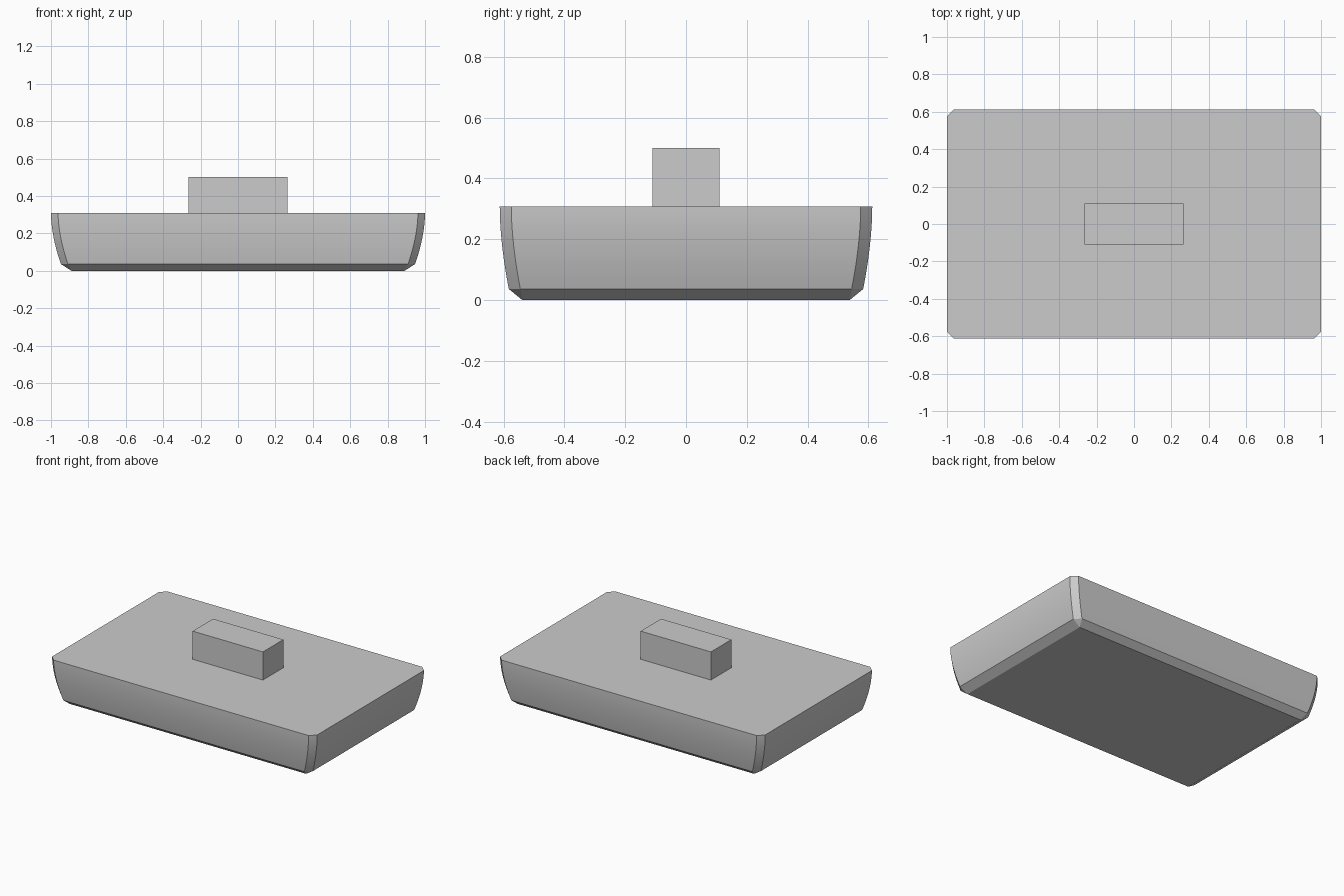
import bpy, bmesh, math

if "Cube" in bpy.data.objects:
    bpy.data.objects.remove(bpy.data.objects["Cube"])

grey = bpy.data.materials.new("plain grey")
grey.diffuse_color = (0.6, 0.6, 0.6, 1)
grey.use_nodes = True
grey.node_tree.nodes["Principled BSDF"].inputs["Base Color"].default_value = grey.diffuse_color

TOP, RIM, STEPS = 0.308, 0.036, 10   # deck height, height of the lower bevel, curve steps


def finish(bm, name):
    bmesh.ops.recalc_face_normals(bm, faces=bm.faces)
    mesh = bpy.data.meshes.new(name)
    bm.to_mesh(mesh)
    bm.free()
    mesh.materials.append(grey)
    obj = bpy.data.objects.new(name, mesh)
    bpy.context.collection.objects.link(obj)
    return obj


def ring(bm, x, y, cut, z):
    """Rectangle with cut corners, or sharp ones when cut is 0."""
    pts = []
    for sx, sy in ((1, 1), (-1, 1), (-1, -1), (1, -1)):
        pair = [(sx * x, sy * (y - cut)), (sx * (x - cut), sy * y)]
        if sx * sy < 0:
            pair.reverse()
        pts += pair if cut else pair[:1]
    return [bm.verts.new((px, py, z)) for px, py in pts]


# Body: walls curving inward towards the bottom, cut corners
bm = bmesh.new()
rings = []
for i in range(STEPS + 1):
    t = i / STEPS
    k = t ** 1.8
    rings.append(ring(bm, 1 - 0.053 * k, 0.613 - 0.03 * k, 0.038, TOP - (TOP - RIM) * t))
bm.faces.new(rings[0])
for a, b in zip(rings, rings[1:]):
    for j in range(8):
        n = (j + 1) % 8
        bm.faces.new((a[j], a[n], b[n], b[j]))

# Lower bevel running into a sharp-cornered base
low, base = rings[-1], ring(bm, 0.891, 0.539, 0, 0)
for c in range(4):
    bm.faces.new((low[2 * c], low[2 * c + 1], base[c]))
    n = (c + 1) % 4
    bm.faces.new((low[2 * c + 1], low[2 * n], base[n], base[c]))
bm.faces.new(base)
body = finish(bm, "body")
bpy.context.view_layer.objects.active = body
body.select_set(True)
bpy.ops.object.shade_smooth_by_angle(angle=math.radians(20))

# Handle block standing on the deck
bm = bmesh.new()
bmesh.ops.create_cube(bm, size=1)
for v in bm.verts:
    v.co = (v.co.x * 0.53, v.co.y * 0.22, TOP + (v.co.z + 0.5) * (0.5 - TOP))
finish(bm, "handle_block")
